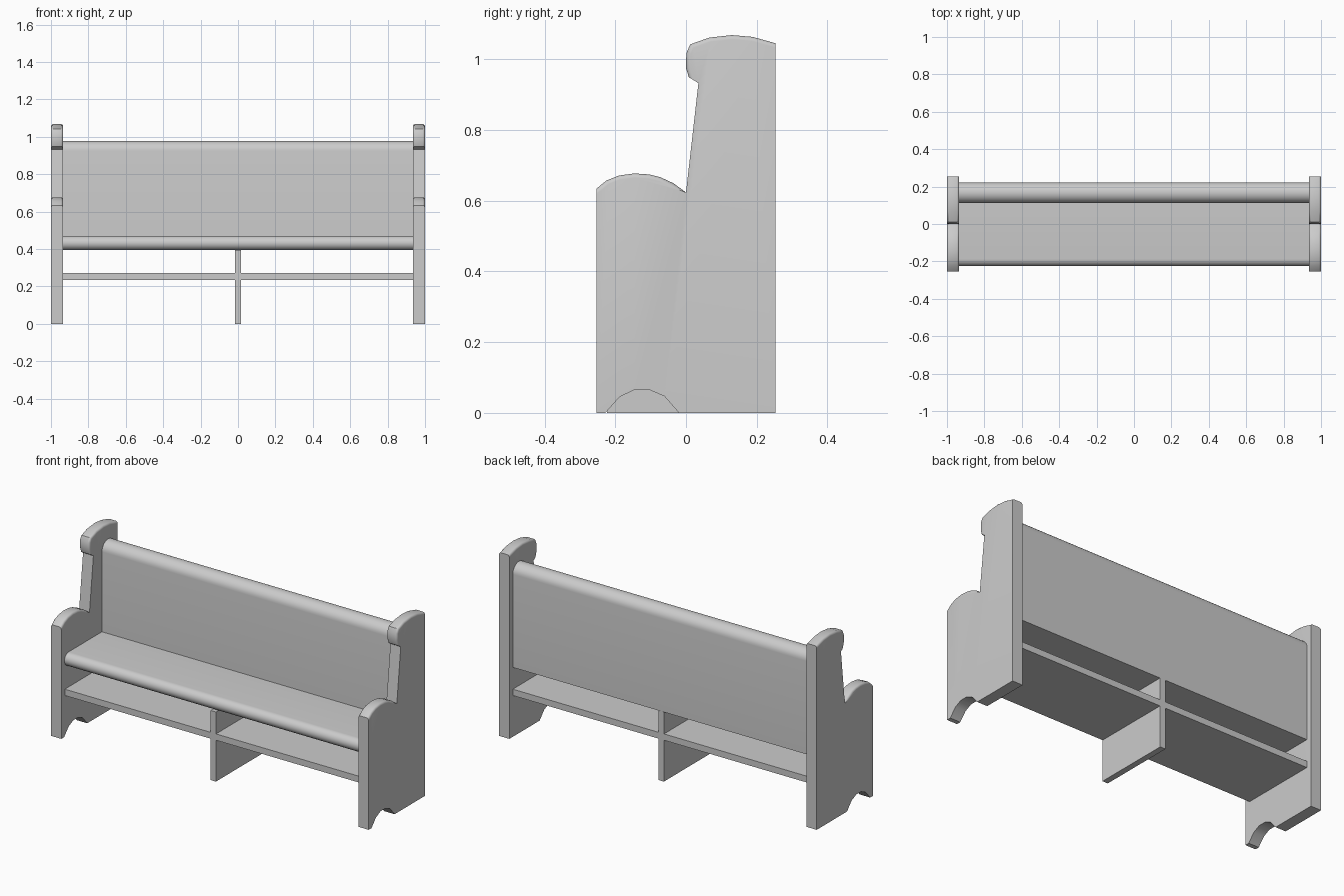
import bpy, bmesh, math

if "Cube" in bpy.data.objects:
    bpy.data.objects.remove(bpy.data.objects["Cube"])


def extrude_profile(name, pts, x0, x1, bevel_test=None):
    """Extrude a (y, z) outline along x, optionally rounding chosen rim edges."""
    bm = bmesh.new()
    a = [bm.verts.new((x0, y, z)) for y, z in pts]
    b = [bm.verts.new((x1, y, z)) for y, z in pts]
    n = len(pts)
    bm.faces.new(a)
    bm.faces.new(b[::-1])
    for i in range(n):
        j = (i + 1) % n
        bm.faces.new((a[j], a[i], b[i], b[j]))
    bmesh.ops.recalc_face_normals(bm, faces=bm.faces)
    if bevel_test:
        rim = [e for e in bm.edges
               if abs(e.verts[0].co.x - e.verts[1].co.x) < 1e-5
               and bevel_test(e.verts[0].co, e.verts[1].co)]
        bmesh.ops.bevel(bm, geom=rim, offset=0.012, segments=3, profile=0.5,
                        affect='EDGES', clamp_overlap=True)
    me = bpy.data.meshes.new(name)
    bm.to_mesh(me)
    bm.free()
    ob = bpy.data.objects.new(name, me)
    bpy.context.collection.objects.link(ob)
    bpy.ops.object.select_all(action='DESELECT')
    ob.select_set(True)
    bpy.context.view_layer.objects.active = ob
    bpy.ops.object.shade_smooth_by_angle(angle=math.radians(35))
    return ob


def arc(cy, cz, ry, rz, start, end, n=14):
    """Points on an ellipse arc, angles in degrees."""
    return [(cy + ry * math.cos(math.radians(start + (end - start) * i / n)),
             cz + rz * math.sin(math.radians(start + (end - start) * i / n)))
            for i in range(n + 1)]


def rect(y0, y1, z0, z1):
    return [(y0, z0), (y1, z0), (y1, z1), (y0, z1)]


# End panels: foot arch, back edge, rounded head, neck, rounded arm
foot = [(-0.253, 0), (-0.228, 0), (-0.188, 0.045), (-0.146, 0.065),
        (-0.103, 0.065), (-0.061, 0.047), (-0.02, 0), (0.253, 0)]
head = [(0.253, 1.045), (0.188, 1.063), (0.13, 1.068), (0.066, 1.061),
        (0.012, 1.042), (0.001, 1.017), (0.0, 0.975), (0.008, 0.949),
        (0.035, 0.932)]
arm = [(0.0, 0.623), (-0.035, 0.649), (-0.072, 0.666), (-0.103, 0.674),
       (-0.146, 0.677), (-0.19, 0.671), (-0.225, 0.657), (-0.253, 0.634)]


def on_curve(p, q):
    lo, hi = sorted((p.z, q.z))
    return lo > 0.94 or (lo > 0.62 and hi < 0.68)


panel = extrude_profile("end_panels", foot + head + arm, 0.935, 1.0, on_curve)
mirror = panel.modifiers.new("mirror", 'MIRROR')
mirror.use_axis = (True, False, False)

W = 0.935  # inner half width

# Seat with half-round nose
extrude_profile("seat", [(0.112, 0.395), (0.112, 0.47)]
                + arc(-0.187, 0.4325, 0.038, 0.0375, 90, 270), -W, W)

# Backrest with rounded top
extrude_profile("backrest", [(0.112, 0.395), (0.222, 0.395)]
                + arc(0.167, 0.925, 0.055, 0.053, 0, 180), -W, W)

# Shelf under the seat
extrude_profile("shelf", rect(-0.222, 0.222, 0.235, 0.271), -W, W)

# Centre support
extrude_profile("centre_support", rect(-0.223, 0.223, 0, 0.396), -0.017, 0.017)
